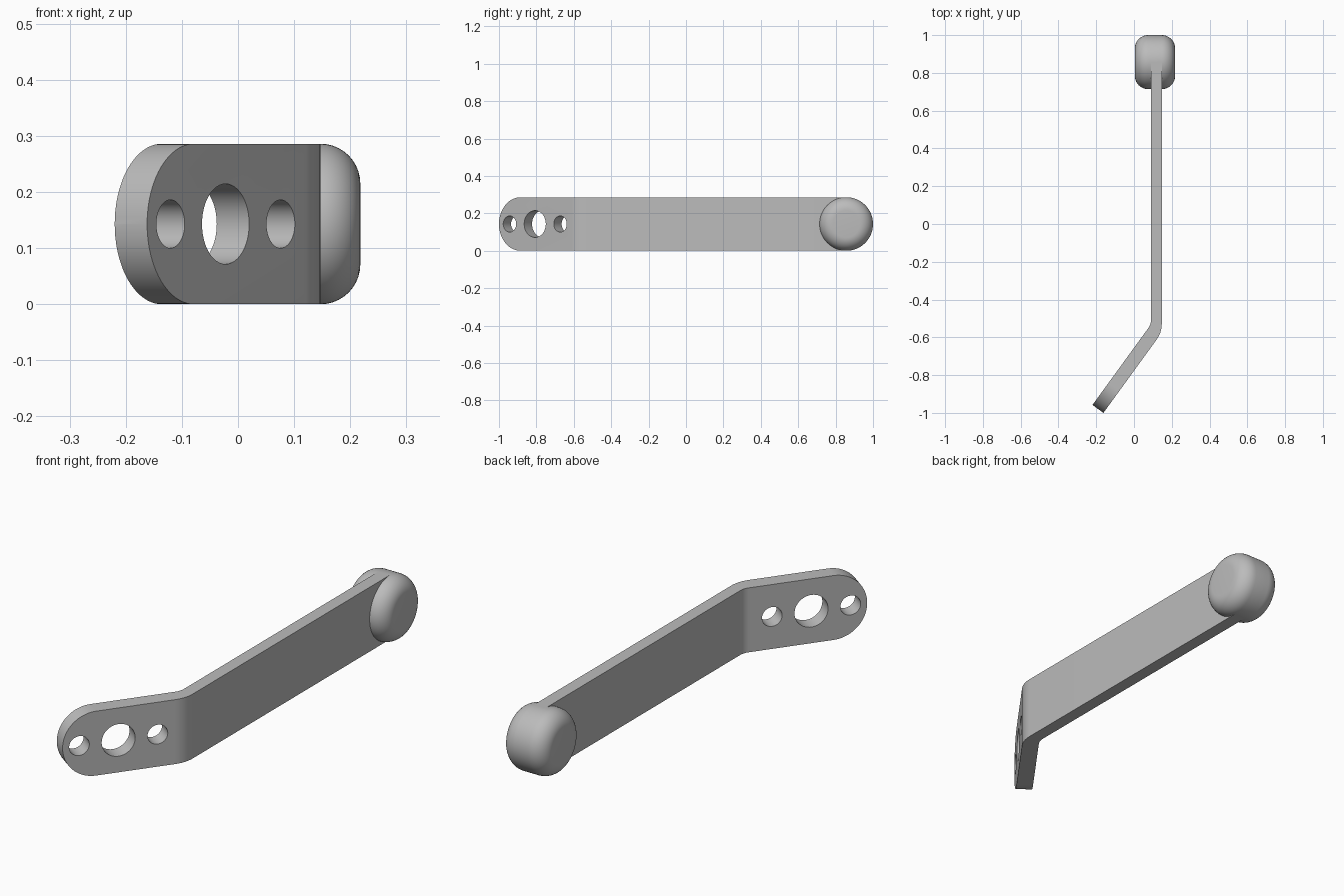
import bpy, bmesh
from math import sin, cos, tan, pi, radians
from mathutils import Vector

if "Cube" in bpy.data.objects:
    bpy.data.objects.remove(bpy.data.objects["Cube"])

R = 0.143                 # half the bar height
H = 2 * R
PLATE = 0.0714            # thickness of the angled plate
ARM_IN, ARM_OUT = 0.09, 0.147
KNOB_Y = 1 - R
A = radians(36)
ALONG = Vector((sin(A), cos(A), 0))     # from the plate tip to the bend
OUT = Vector((cos(A), -sin(A), 0))      # out of the plate's front face
TIP = Vector((-0.162, -1.0, 0))
UP = Vector((0, 0, 1))

grey = bpy.data.materials.new("plain_grey")
grey.use_nodes = True
grey.diffuse_color = (0.5, 0.5, 0.5, 1)
grey.node_tree.nodes["Principled BSDF"].inputs["Base Color"].default_value = (0.5, 0.5, 0.5, 1)


def prism(name, points, offset):
    """Extrude a flat outline by an offset."""
    bm = bmesh.new()
    face = bm.faces.new([bm.verts.new(p) for p in points])
    new = bmesh.ops.extrude_face_region(bm, geom=[face], use_keep_orig=True)["geom"]
    bmesh.ops.translate(bm, vec=offset, verts=[v for v in new if isinstance(v, bmesh.types.BMVert)])
    bmesh.ops.recalc_face_normals(bm, faces=bm.faces)
    mesh = bpy.data.meshes.new(name)
    bm.to_mesh(mesh)
    bm.free()
    mesh.materials.append(grey)
    obj = bpy.data.objects.new(name, mesh)
    bpy.context.collection.objects.link(obj)
    return obj


def bend(x, y, radius, steps=10):
    """Arc that rounds the corner where the plate meets the arm."""
    cx, cy = x - radius, y + radius * tan(A / 2)
    return [Vector((cx + radius * cos(A * i / steps), cy - radius * sin(A * i / steps), 0))
            for i in range(steps + 1)]


def on_plate(u, z):
    return TIP + ALONG * u + UP * z + OUT * 0.05


def activate(obj):
    bpy.ops.object.select_all(action='DESELECT')
    obj.select_set(True)
    bpy.context.view_layer.objects.active = obj


def finish(obj):
    """Apply the modifiers and smooth the rounded faces."""
    activate(obj)
    for mod in list(obj.modifiers):
        bpy.ops.object.modifier_apply(modifier=mod.name)
    bpy.ops.object.shade_smooth_by_angle(angle=radians(30))


# Bent bar: arm and angled plate as one extruded outline
inner_tip = TIP - OUT * PLATE
outer_y = TIP.y + (ARM_OUT - TIP.x) / tan(A)
inner_y = inner_tip.y + (ARM_IN - inner_tip.x) / tan(A)
outline = [Vector((ARM_IN, KNOB_Y, 0)), Vector((ARM_OUT, KNOB_Y, 0))]
outline += bend(ARM_OUT, outer_y, 0.14) + [TIP, inner_tip]
outline += reversed(bend(ARM_IN, inner_y, 0.07))
bar = prism("bent_bar", outline, UP * H)

# Cutters: rounded plate end and three holes
m = 0.05
end = [(R, -m), (-m, -m), (-m, H + m), (R, H + m)]
end += [(R - R * sin(pi * i / 40), R + R * cos(pi * i / 40)) for i in range(41)]
cutters = [prism("end_cutter", [on_plate(u, z) for u, z in end], OUT * -0.2)]
for u, r in ((0.071, 0.043), (0.238, 0.0715), (0.405, 0.043)):
    ring = [on_plate(u + r * cos(2 * pi * i / 48), R + r * sin(2 * pi * i / 48)) for i in range(48)]
    cutters.append(prism("hole_cutter", ring, OUT * -0.2))
for cutter in cutters:
    cutter.hide_render = True
    mod = bar.modifiers.new("cut", 'BOOLEAN')
    mod.operation = 'DIFFERENCE'
    mod.solver = 'EXACT'
    mod.object = cutter
finish(bar)
for cutter in cutters:
    bpy.data.objects.remove(cutter)

# Rounded knob across the far end of the arm
bpy.ops.mesh.primitive_cylinder_add(vertices=64, radius=R, depth=0.214,
                                    location=(0.111, KNOB_Y, R), rotation=(0, pi / 2, 0))
knob = bpy.context.object
knob.name = "knob"
knob.data.materials.append(grey)
rim = knob.modifiers.new("rim", 'BEVEL')
rim.width = 0.071
rim.segments = 10
rim.limit_method = 'ANGLE'
rim.angle_limit = radians(60)
finish(knob)
